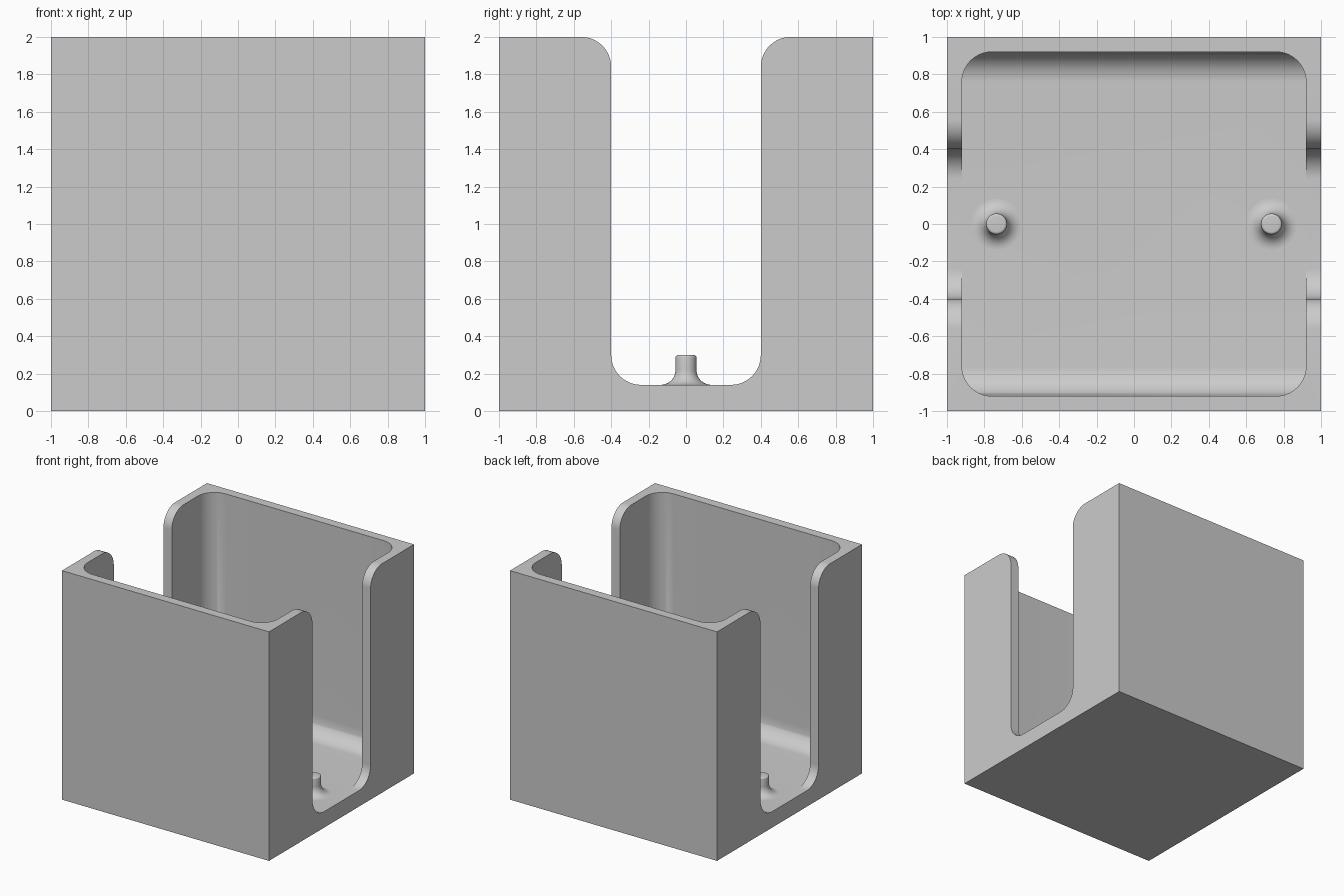
import bpy, bmesh, math
from mathutils import Vector

cube = bpy.data.objects.get("Cube")
if cube:
    bpy.data.objects.remove(cube, do_unlink=True)

WALL, FLOOR, R = 0.92, 0.14, 0.16   # inner half width, floor height, fillet radius
SLOT = 0.4                          # half width of the side openings

grey = bpy.data.materials.new("plain grey")
grey.use_nodes = True
grey.diffuse_color = (0.6, 0.6, 0.6, 1)
grey.node_tree.nodes["Principled BSDF"].inputs["Base Color"].default_value = (0.6, 0.6, 0.6, 1)


def arc(cx, cy, r, start, end, steps=16):
    """Points on an arc, angles in degrees."""
    angles = [math.radians(start + (end - start) * i / steps) for i in range(steps + 1)]
    return [(cx + r * math.cos(a), cy + r * math.sin(a)) for a in angles]


def prism(name, profile, place, direction):
    """Extrude a closed 2D profile, placed in space by a function."""
    bm = bmesh.new()
    face = bm.faces.new([bm.verts.new(place(a, b)) for a, b in profile])
    new = bmesh.ops.extrude_face_region(bm, geom=[face])["geom"]
    bmesh.ops.translate(bm, vec=Vector(direction),
                        verts=[v for v in new if isinstance(v, bmesh.types.BMVert)])
    bmesh.ops.recalc_face_normals(bm, faces=bm.faces)
    return finish(name, bm)


def finish(name, bm):
    mesh = bpy.data.meshes.new(name)
    bm.to_mesh(mesh)
    bm.free()
    mesh.materials.append(grey)
    obj = bpy.data.objects.new(name, mesh)
    bpy.context.collection.objects.link(obj)
    return obj


def boolean(target, cutter, operation):
    """Apply a boolean and remove the cutter."""
    mod = target.modifiers.new("cut", "BOOLEAN")
    mod.operation, mod.solver, mod.object = operation, "EXACT", cutter
    bpy.context.view_layer.objects.active = target
    bpy.ops.object.modifier_apply(modifier=mod.name)
    bpy.data.objects.remove(cutter, do_unlink=True)


def smooth(obj):
    bpy.ops.object.select_all(action="DESELECT")
    obj.select_set(True)
    bpy.context.view_layer.objects.active = obj
    bpy.ops.object.shade_smooth_by_angle(angle=math.radians(30))


# Box silhouette with the rounded side opening, swept across the width
right_half = ([(1, 0), (1, 2)] + arc(SLOT + R, 2 - R, R, 90, 180)
              + arc(SLOT - R, FLOOR + R, R, 0, -90))
outline = right_half + [(-y, z) for y, z in reversed(right_half)]
box = prism("box", outline, lambda y, z: (-1, y, z), (2, 0, 0))

# Cavity: rounded plan, with the floor filleted along front and back
c = WALL - R
plan = [p for i, (sx, sy) in enumerate([(1, 1), (-1, 1), (-1, -1), (1, -1)])
        for p in arc(sx * c, sy * c, R, i * 90, i * 90 + 90)]
cavity = prism("cavity", plan, lambda x, y: (x, y, 0.05), (0, 0, 2.15))
trough = ([(-1.1, 2.1), (-1.1, 2.05), (-WALL, 2.05)] + arc(-c, FLOOR + R, R, 180, 270)
          + arc(c, FLOOR + R, R, 270, 360) + [(WALL, 2.05), (1.1, 2.05), (1.1, 2.1)])
trough_cutter = prism("trough", trough, lambda y, z: (-1.1, y, z), (2.2, 0, 0))
boolean(cavity, trough_cutter, "INTERSECT")
boolean(box, cavity, "DIFFERENCE")
smooth(box)

# Flared pegs standing on the floor
PEG, FLARE, TOP = 0.056, 0.08, 0.3
profile = ([(0, TOP)] + arc(PEG - 0.014, TOP - 0.014, 0.014, 90, 0, 5)
           + arc(PEG + FLARE, FLOOR + FLARE, FLARE, 180, 270, 12))
for side, x in (("left", 0.735), ("right", -0.735)):
    bm = bmesh.new()
    verts = [bm.verts.new((r, 0, z)) for r, z in profile]
    edges = [bm.edges.new(pair) for pair in zip(verts, verts[1:])]
    bmesh.ops.spin(bm, geom=verts + edges, cent=(0, 0, 0), axis=(0, 0, 1),
                   angle=math.tau, steps=40, use_merge=True)
    bmesh.ops.remove_doubles(bm, verts=bm.verts, dist=0.0001)
    bmesh.ops.recalc_face_normals(bm, faces=bm.faces)
    if sum(f.normal.z for f in bm.faces) < 0:
        bmesh.ops.reverse_faces(bm, faces=bm.faces)
    peg = finish(side + "_peg", bm)
    peg.location.x = x
    smooth(peg)
